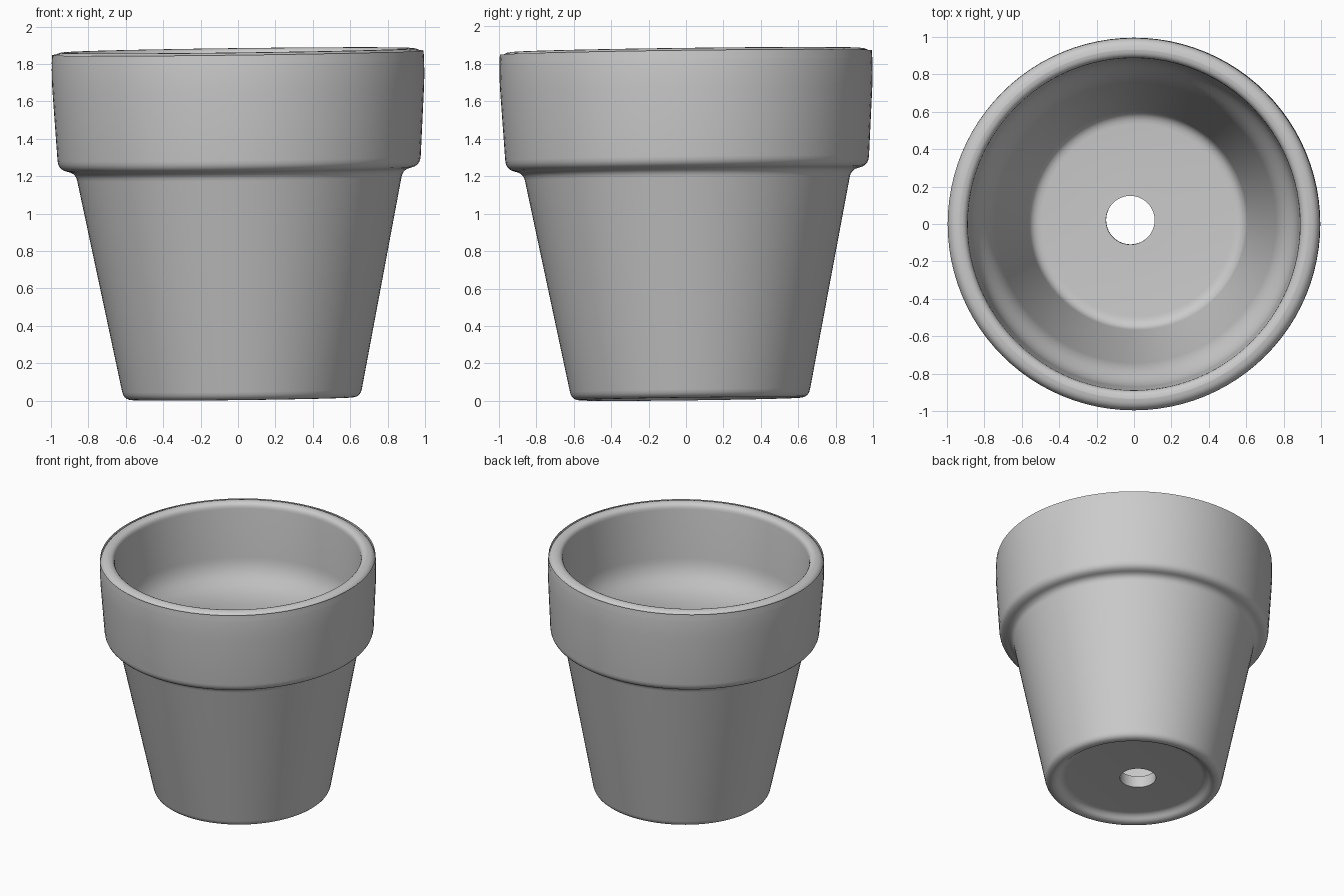
import bpy, bmesh, math
from mathutils import Vector, Matrix

cube = bpy.data.objects.get("Cube")
if cube:
    bpy.data.objects.remove(cube, do_unlink=True)

SIDES = 96
HOLE_R = 0.13

# Fired clay, one flat colour
clay = bpy.data.materials.new("plain grey clay")
clay.use_nodes = True
GREY = (0.6, 0.6, 0.6, 1)
clay.diffuse_color = GREY
clay.node_tree.nodes["Principled BSDF"].inputs["Base Color"].default_value = GREY

# Wall section as radius, height, corner rounding: from the hole, under the
# foot, up the outside, over the rim and down the inside back to the hole
section = [
    (HOLE_R, 0.05, 0), (0.52, 0.045, 0.03), (0.565, 0.0, 0.025),
    (0.632, 0.0, 0.045), (0.875, 1.215, 0.04), (0.968, 1.235, 0.05),
    (0.999, 1.75, 0.1), (0.992, 1.863, 0.06), (0.89, 1.863, 0.045),
    (0.87, 1.36, 0.08), (0.765, 1.18, 0.08), (0.575, 0.14, 0.06),
    (HOLE_R, 0.14, 0),
]


def rounded(points, steps=5):
    """Replace each corner of the section with a short curve."""
    out = []
    for i, (r, z, size) in enumerate(points):
        p = Vector((r, z))
        if size == 0:
            out.append(p)
            continue
        a = p + (Vector(points[i - 1][:2]) - p).normalized() * size
        b = p + (Vector(points[i + 1][:2]) - p).normalized() * size
        for k in range(steps + 1):
            t = k / steps
            out.append(a * (1 - t) ** 2 + p * 2 * t * (1 - t) + b * t * t)
    return out


# Spin the closed section into the pot
bm = bmesh.new()
rings = []
for p in rounded(section):
    # The drain hole sits slightly off centre
    shift = -0.04 if p.x <= HOLE_R + 0.001 else 0.0
    ring = []
    for s in range(SIDES):
        a = math.tau * s / SIDES
        ring.append(bm.verts.new((p.x * math.cos(a) + shift, p.x * math.sin(a), p.y)))
    rings.append(ring)
for i, ring in enumerate(rings):
    above = rings[(i + 1) % len(rings)]
    for s in range(SIDES):
        n = (s + 1) % SIDES
        bm.faces.new((ring[s], ring[n], above[n], above[s]))
bmesh.ops.recalc_face_normals(bm, faces=bm.faces)

# The pot leans very slightly, rising toward its left and back
lean = Matrix.Rotation(0.0125, 4, 'X') @ Matrix.Rotation(-0.0125, 4, 'Y')
bmesh.ops.transform(bm, matrix=lean, verts=bm.verts)
low = min(v.co.z for v in bm.verts)
bmesh.ops.translate(bm, vec=(0.022, -0.022 + 0.002, -low), verts=bm.verts)
mid = [(min(v.co[k] for v in bm.verts) + max(v.co[k] for v in bm.verts)) / 2 for k in (0, 1)]
bmesh.ops.translate(bm, vec=(-mid[0], -mid[1], 0), verts=bm.verts)

mesh = bpy.data.meshes.new("flower_pot")
bm.to_mesh(mesh)
bm.free()
mesh.materials.append(clay)
pot = bpy.data.objects.new("flower_pot", mesh)
bpy.context.collection.objects.link(pot)

bpy.context.view_layer.objects.active = pot
pot.select_set(True)
bpy.ops.object.shade_smooth_by_angle(angle=math.radians(40))
